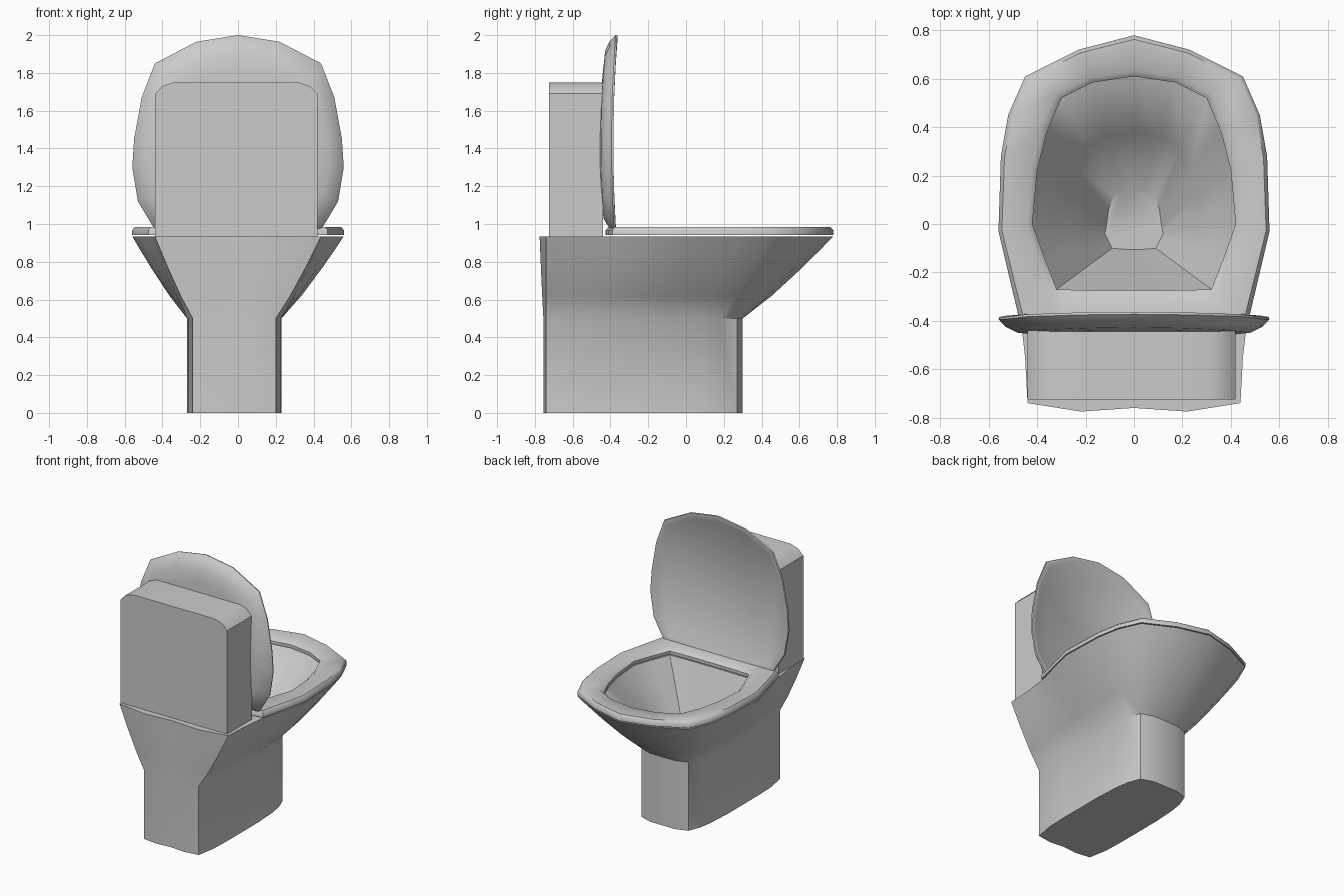
import bpy
import bmesh
import math

cube = bpy.data.objects.get("Cube")
if cube:
    bpy.data.objects.remove(cube, do_unlink=True)

# One grey ceramic colour
GREY = (0.6, 0.6, 0.6, 1)
ceramic = bpy.data.materials.new("grey_ceramic")
ceramic.use_nodes = True
ceramic.diffuse_color = GREY
ceramic.node_tree.nodes["Principled BSDF"].inputs["Base Color"].default_value = GREY


def mirrored(half):
    """Close a half outline that runs from the centre line round to it again."""
    return half + [(-u, v) for u, v in half[-2:0:-1]]


def blend(a, b, t):
    return [(p[0] + (q[0] - p[0]) * t, p[1] + (q[1] - p[1]) * t) for p, q in zip(a, b)]


def level(outline, z):
    return [(x, y, z) for x, y in outline]


def loft(name, rings, caps=True, angle=45):
    """Skin a row of rings; without caps the last ring joins the first."""
    bm = bmesh.new()
    loops = [[bm.verts.new(p) for p in ring] for ring in rings]
    pairs = list(zip(loops, loops[1:]))
    if caps:
        bm.faces.new(loops[0])
        bm.faces.new(loops[-1])
    else:
        pairs.append((loops[-1], loops[0]))
    n = len(loops[0])
    for a, b in pairs:
        for i in range(n):
            j = (i + 1) % n
            bm.faces.new((a[i], a[j], b[j], b[i]))
    bmesh.ops.recalc_face_normals(bm, faces=bm.faces)
    mesh = bpy.data.meshes.new(name)
    bm.to_mesh(mesh)
    bm.free()
    obj = bpy.data.objects.new(name, mesh)
    bpy.context.collection.objects.link(obj)
    mesh.materials.append(ceramic)
    bpy.ops.object.select_all(action="DESELECT")
    obj.select_set(True)
    bpy.context.view_layer.objects.active = obj
    bpy.ops.object.shade_smooth_by_angle(angle=math.radians(angle))
    return obj


# Half outlines, from the bowl tip round to the wall side
rim_half = [(0, .78), (.23, .72), (.45, .61), (.52, .45), (.55, .28), (.56, -.03),
            (.52, -.2), (.47, -.38), (.45, -.55), (.44, -.74), (.22, -.775), (0, -.76)]
hole_half = [(0, .61), (.17, .585), (.3, .52), (.36, .38), (.4, .22), (.42, 0),
             (.37, -.14), (.32, -.27), (.25, -.272), (.17, -.274), (.08, -.275), (0, -.275)]
drain_half = [(0, .15), (.05, .145), (.085, .115), (.105, .06), (.113, 0), (.12, -.04),
              (.105, -.07), (.09, -.1), (.07, -.102), (.05, -.104), (.02, -.105), (0, -.105)]
foot_half = [(0, .3), (.1, .3), (.19, .27), (.225, .18), (.24, .08), (.25, -.1),
             (.25, -.28), (.25, -.45), (.245, -.6), (.22, -.74), (.11, -.755), (0, -.745)]
rim, hole, drain = mirrored(rim_half), mirrored(hole_half), mirrored(drain_half)
foot = [(x - .02, y) for x, y in mirrored(foot_half)]

# Pedestal and bowl in one skin: foot, flare, rim, then down inside to the drain
flare = [(0, 0), (.5, 0), (.62, .32), (.77, .66), (.88, .89), (.935, 1)]
body = [level(blend(foot, rim, t), z) for z, t in flare]
body += [level(hole, .935), level(blend(hole, drain, .5), .72), level(drain, .5)]
loft("bowl_and_pedestal", body)

# Seat ring
seat_half = rim_half[:7] + [(.475, -.39), (.34, -.41), (.2, -.42), (.1, -.425), (0, -.425)]
seat_outer = mirrored(seat_half)
section = [(0, .942), (0, .968), (.1, .985), (.85, .985), (1, .965), (1, .942)]
loft("seat", [level(blend(seat_outer, hole, t), z) for t, z in section], caps=False)

# Raised lid: domed back, thin rim, shallow recessed front
lid = mirrored([(0, 2), (.22, 1.965), (.44, 1.85), (.51, 1.67), (.55, 1.45), (.56, 1.3),
                (.53, 1.12), (.44, .97), (.22, .965), (0, .965)])
MID = 1.42


def lid_ring(scale, offset):
    ring = []
    for x, z in lid:
        bend = .02 * ((z - MID) / .55) ** 2
        ring.append((x * scale, offset + bend, MID + (z - MID) * scale))
    return ring


lid_section = [(.7, -.46), (.86, -.45), (.95, -.425), (1, -.395),
               (.995, -.385), (.95, -.385), (.92, -.395)]
loft("lid", [lid_ring(s, y) for s, y in lid_section])

# Water tank with rounded upper corners
tank = mirrored([(0, 1.75), (.2, 1.75), (.33, 1.75), (.39, 1.73), (.43, 1.69), (.43, .93), (0, .93)])
loft("tank", [[(x - .01, y, z) for x, z in tank] for y in (-.725, -.44)])
